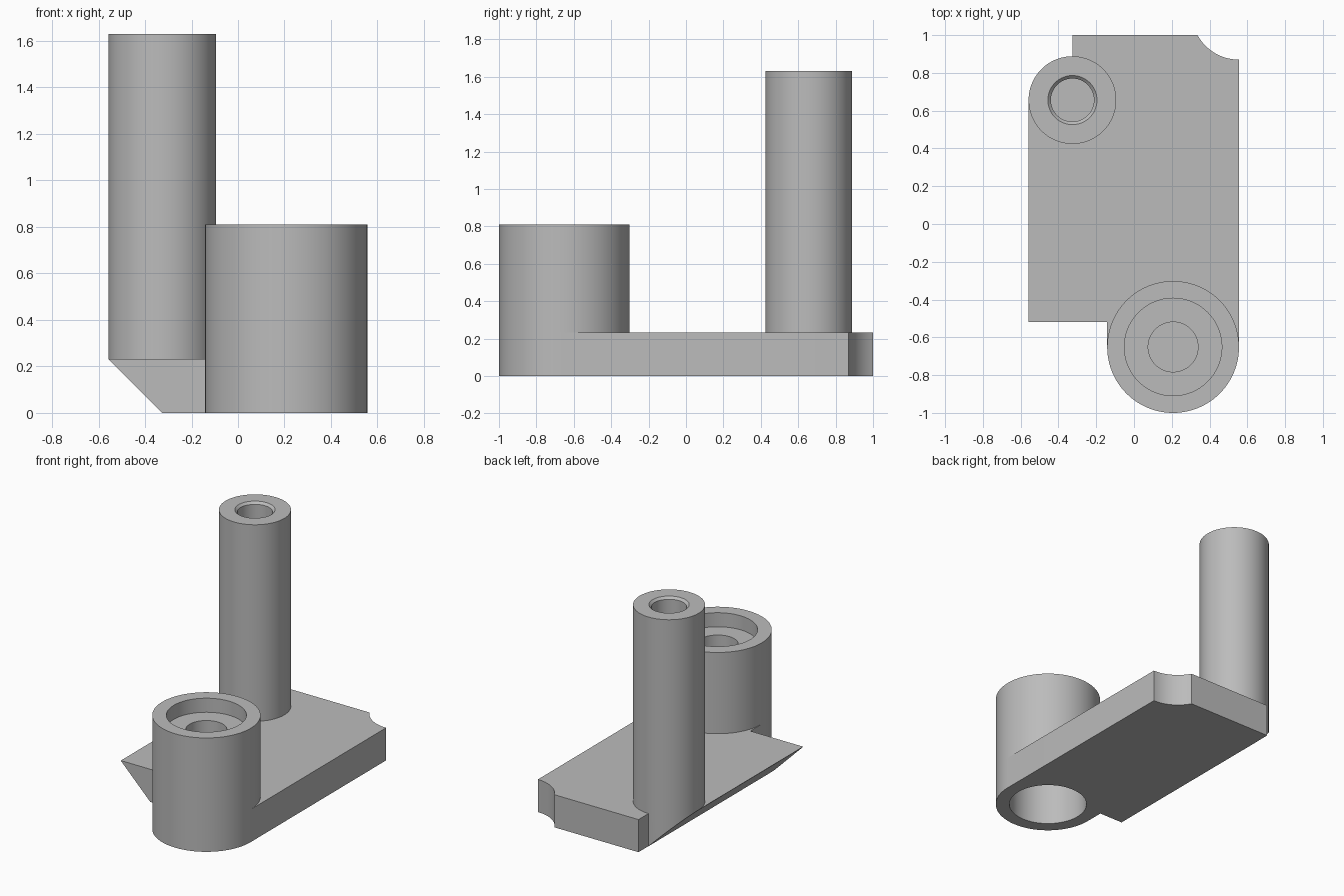
import bpy, bmesh
from math import radians, cos, sin, pi
from mathutils import Vector

if "Cube" in bpy.data.objects:
    bpy.data.objects.remove(bpy.data.objects["Cube"], do_unlink=True)

# One plain grey for the whole bracket
grey = bpy.data.materials.new("grey")
grey.use_nodes = True
colour = (0.5, 0.5, 0.5, 1)
grey.diffuse_color = colour
grey.node_tree.nodes["Principled BSDF"].inputs["Base Color"].default_value = colour

SEG = 96
PLATE = 0.232                              # plate thickness
BOSS, BOSS_R = Vector((0.207, -0.651, 0)), 0.349
POST, POST_R = Vector((-0.326, 0.656, 0)), 0.232
BORE = 0.258
BOSS_TOP, POST_TOP = 0.81, 1.63


def finish(name, bm, location=(0, 0, 0)):
    bmesh.ops.recalc_face_normals(bm, faces=bm.faces)
    mesh = bpy.data.meshes.new(name)
    bm.to_mesh(mesh)
    bm.free()
    obj = bpy.data.objects.new(name, mesh)
    obj.location = location
    bpy.context.collection.objects.link(obj)
    mesh.materials.append(grey)
    return obj


def activate(obj):
    bpy.ops.object.select_all(action="DESELECT")
    obj.select_set(True)
    bpy.context.view_layer.objects.active = obj


def smooth(obj):
    activate(obj)
    bpy.ops.object.shade_smooth_by_angle(angle=radians(30))


def lathe(name, profile, location):
    """Revolve (radius, height) points around a vertical axis."""
    bm = bmesh.new()
    verts = [bm.verts.new((r, 0, z)) for r, z in profile]
    edges = [bm.edges.new(pair) for pair in zip(verts, verts[1:])]
    bmesh.ops.spin(bm, geom=verts + edges, cent=(0, 0, 0), axis=(0, 0, 1),
                   angle=2 * pi, steps=SEG, use_duplicate=False)
    bmesh.ops.remove_doubles(bm, verts=bm.verts, dist=1e-4)
    return finish(name, bm, location)


def arc(cx, cy, r, start, end, steps):
    angles = [radians(start + (end - start) * i / steps) for i in range(steps + 1)]
    return [(cx + r * cos(a), cy + r * sin(a)) for a in angles]


# Base plate outline: rounded ends under the boss and post, concave back corner
right = BOSS.x + BOSS_R
outline = [(POST.x - POST_R, -0.52), (BOSS.x - BOSS_R, -0.52)]
outline += arc(BOSS.x, BOSS.y, BOSS_R, 180, 360, SEG // 2)
outline += arc(right, 1.121, 0.251, 270, 208.8, 16)
outline += [(POST.x, 1)]
outline += arc(POST.x, POST.y, POST_R, 90, 180, SEG // 4)

bm = bmesh.new()
face = bm.faces.new([bm.verts.new((x, y, 0)) for x, y in outline])
top = bmesh.ops.extrude_face_region(bm, geom=[face])["geom"]
bmesh.ops.translate(bm, vec=(0, 0, PLATE),
                    verts=[v for v in top if isinstance(v, bmesh.types.BMVert)])
bmesh.ops.recalc_face_normals(bm, faces=bm.faces)

# Sloped underside along the left edge
bmesh.ops.bisect_plane(bm, geom=bm.verts[:] + bm.edges[:] + bm.faces[:],
                       plane_co=(POST.x - 0.001, 0, 0), plane_no=(-1, 0, -1),
                       clear_outer=True)
bmesh.ops.holes_fill(bm, edges=bm.edges[:], sides=0)
base_plate = finish("base_plate", bm)

# Socket cut up through the plate beneath the boss
bm = bmesh.new()
bmesh.ops.create_cone(bm, cap_ends=True, segments=SEG, radius1=BORE,
                      radius2=BORE, depth=1)
cutter = finish("socket_cutter", bm, BOSS)
cutter.hide_render = True
cut = base_plate.modifiers.new("socket", "BOOLEAN")
cut.operation, cut.solver, cut.object = "DIFFERENCE", "EXACT", cutter
activate(base_plate)
bpy.ops.object.modifier_apply(modifier=cut.name)
bpy.data.objects.remove(cutter, do_unlink=True)
smooth(base_plate)

# Wide boss: stepped recess on top, open socket underneath
step, floor, roof = BOSS_TOP - 0.1, 0.42, 0.4
smooth(lathe("boss", [
    (0, floor), (0.132, floor), (0.132, step), (BORE, step),
    (BORE, BOSS_TOP), (BOSS_R, BOSS_TOP), (BOSS_R, PLATE),
    (BORE, PLATE), (BORE, roof), (0, roof)], BOSS))

# Tall post with a chamfered blind hole
hole, depth, chamfer = 0.114, 0.4, 0.016
smooth(lathe("post", [
    (0, POST_TOP - depth), (hole, POST_TOP - depth), (hole, POST_TOP - chamfer),
    (hole + chamfer, POST_TOP), (POST_R, POST_TOP), (POST_R, PLATE),
    (0, PLATE)], POST))
